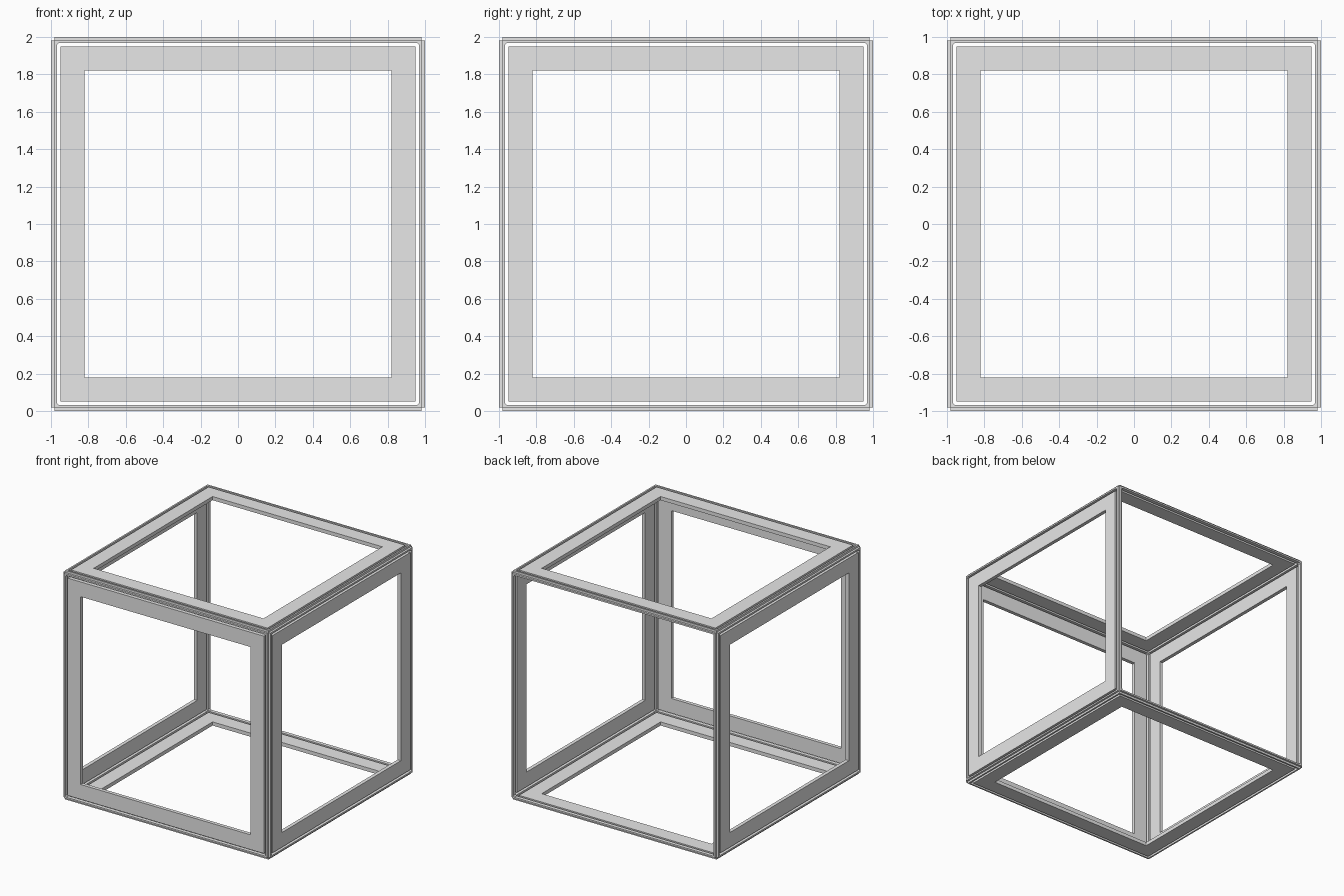
import bpy
import bmesh
from math import pi
from mathutils import Matrix, Vector

cube = bpy.data.objects.get("Cube")
if cube:
    bpy.data.objects.remove(cube, do_unlink=True)

OUTER, INNER = 1.0, 0.968      # depth range of the shell, measured from the centre
RIM_OUT = 0.982                # half widths of the square outlines
PANEL_OUT, PANEL_IN = 0.949, 0.82
ROUND = 0.01                   # inner corner cut of the rims

grey = bpy.data.materials.new("light_grey")
grey.use_nodes = True
colour = (0.8, 0.8, 0.8, 1)
grey.diffuse_color = colour
grey.node_tree.nodes["Principled BSDF"].inputs["Base Color"].default_value = colour


def outline(half, cut):
    """Square outline with two points at each corner."""
    points = []
    for sx, sy in ((1, 1), (-1, 1), (-1, -1), (1, -1)):
        pair = [Vector((sx * half, sy * (half - cut))),
                Vector((sx * (half - cut), sy * half))]
        points += pair if sx * sy > 0 else pair[::-1]
    return points


def square_ring(name, outer, inner, cut, rotation):
    """Flat square ring, extruded outward and turned to one side of the box."""
    bm = bmesh.new()
    loops = []
    for z in (INNER, OUTER):
        for half, c in ((outer, 0), (inner, cut)):
            loops.append([bm.verts.new((p.x, p.y, z)) for p in outline(half, c)])
    low_out, low_in, top_out, top_in = loops
    for a, b in ((top_out, top_in), (low_in, low_out),
                 (low_out, top_out), (top_in, low_in)):
        for i in range(len(a)):
            j = (i + 1) % len(a)
            bm.faces.new((a[i], a[j], b[j], b[i]))
    bmesh.ops.remove_doubles(bm, verts=bm.verts, dist=1e-5)
    bmesh.ops.recalc_face_normals(bm, faces=bm.faces)
    bm.transform(Matrix.Translation((0, 0, 1)) @ rotation)
    mesh = bpy.data.meshes.new(name)
    bm.to_mesh(mesh)
    bm.free()
    mesh.materials.append(grey)
    obj = bpy.data.objects.new(name, mesh)
    bpy.context.collection.objects.link(obj)


sides = {
    "top": Matrix.Identity(4),
    "bottom": Matrix.Rotation(pi, 4, "X"),
    "front": Matrix.Rotation(pi / 2, 4, "X"),
    "back": Matrix.Rotation(-pi / 2, 4, "X"),
    "left": Matrix.Rotation(pi / 2, 4, "Y"),
    "right": Matrix.Rotation(-pi / 2, 4, "Y"),
}

# Thin edge rims on all six sides, wide flat panels on all but the open back
for side, rotation in sides.items():
    square_ring(side + "_edge_rim", RIM_OUT, INNER, ROUND, rotation)
    if side != "back":
        square_ring(side + "_panel_frame", PANEL_OUT, PANEL_IN, 0, rotation)
